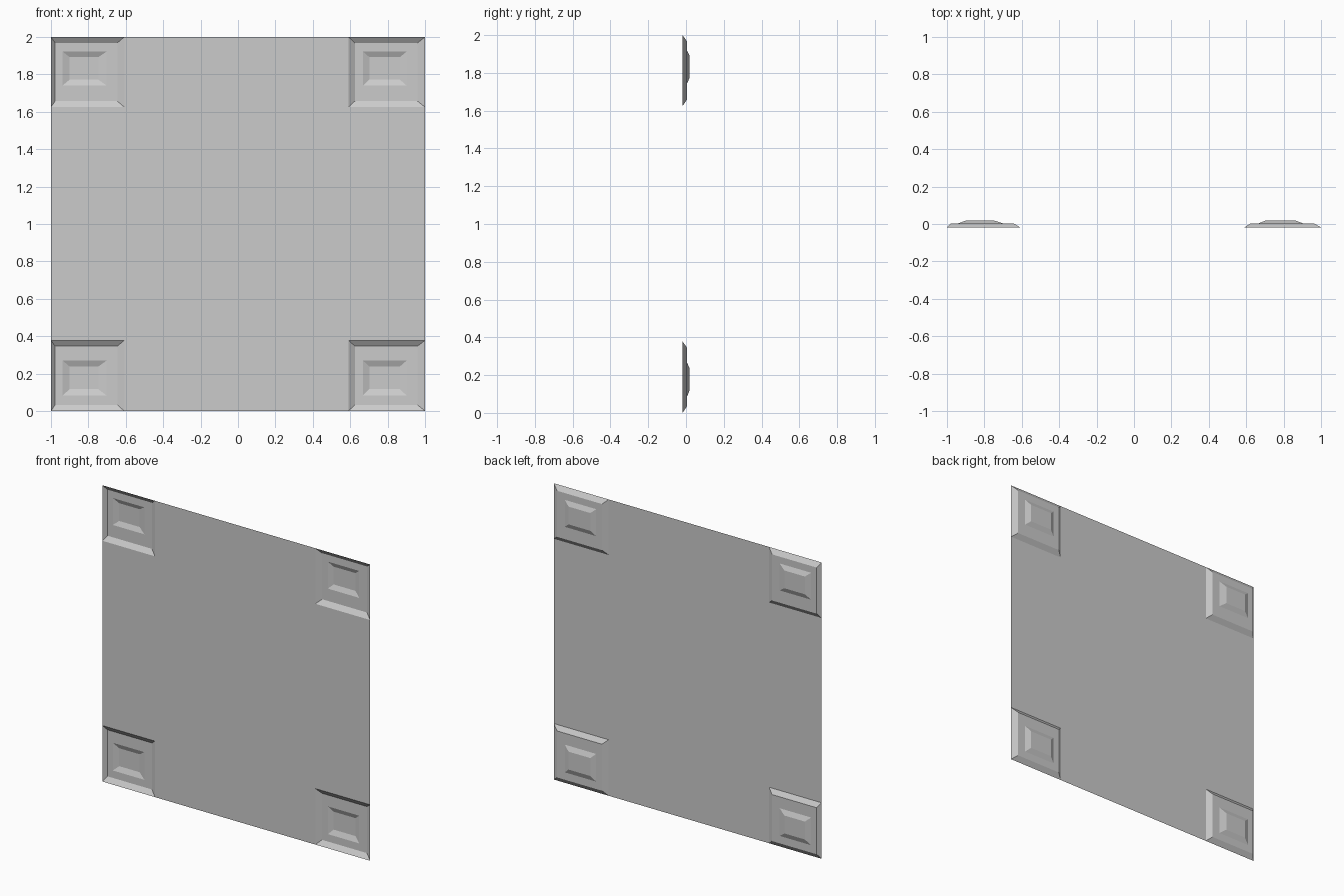
import bpy, bmesh

if "Cube" in bpy.data.objects:
    bpy.data.objects.remove(bpy.data.objects["Cube"])

RIM_Y, STEP_Y, CROWN_Y = -0.018, 0.004, 0.018   # depth of each level

grey = bpy.data.materials.new("plain grey")
grey.diffuse_color = (0.6, 0.6, 0.6, 1)
grey.use_nodes = True
grey.node_tree.nodes["Principled BSDF"].inputs["Base Color"].default_value = grey.diffuse_color

# Nested spans (rim, step, pocket edge, pocket floor) along each axis
X_SPANS = [
    [(-1.0, -0.608), (-0.978, -0.645), (-0.938, -0.702), (-0.90, -0.747)],
    [(0.59, 1.0), (0.625, 0.96), (0.668, 0.902), (0.702, 0.865)],
]
Z_SPANS = [
    [(0.0, 0.378), (0.033, 0.347), (0.083, 0.27), (0.117, 0.238)],
    [(1.625, 2.0), (1.657, 1.968), (1.74, 1.922), (1.772, 1.892)],
]
LEVELS = [RIM_Y, STEP_Y, STEP_Y, CROWN_Y]


def finish(name, bm):
    bmesh.ops.remove_doubles(bm, verts=bm.verts, dist=1e-5)
    mesh = bpy.data.meshes.new(name)
    bm.to_mesh(mesh)
    bm.free()
    mesh.materials.append(grey)
    obj = bpy.data.objects.new(name, mesh)
    bpy.context.collection.objects.link(obj)


def ring(bm, xs, y, zs):
    (x0, x1), (z0, z1) = xs, zs
    return [bm.verts.new(p) for p in
            ((x0, y, z0), (x1, y, z0), (x1, y, z1), (x0, y, z1))]


# Stepped corner pockets, pressed in from the front
for xs, side in zip(X_SPANS, ("left", "right")):
    for zs, height in zip(Z_SPANS, ("lower", "upper")):
        bm = bmesh.new()
        rings = [ring(bm, x, y, z) for x, y, z in zip(xs, LEVELS, zs)]
        for a, b in zip(rings, rings[1:]):
            for i in range(4):
                j = (i + 1) % 4
                bm.faces.new((a[i], a[j], b[j], b[i]))
        bm.faces.new(rings[-1])
        finish(f"{height}_{side}_corner_pocket", bm)

# Thin cross-shaped sheet that leaves the four corners open
x_cuts = [v for s in X_SPANS for v in s[0]]
z_cuts = [v for s in Z_SPANS for v in s[0]]
bm = bmesh.new()
for i in range(3):
    for j in range(3):
        if i == 1 or j == 1:
            bm.faces.new(ring(bm, x_cuts[i:i + 2], RIM_Y, z_cuts[j:j + 2]))
finish("flat_sheet", bm)
